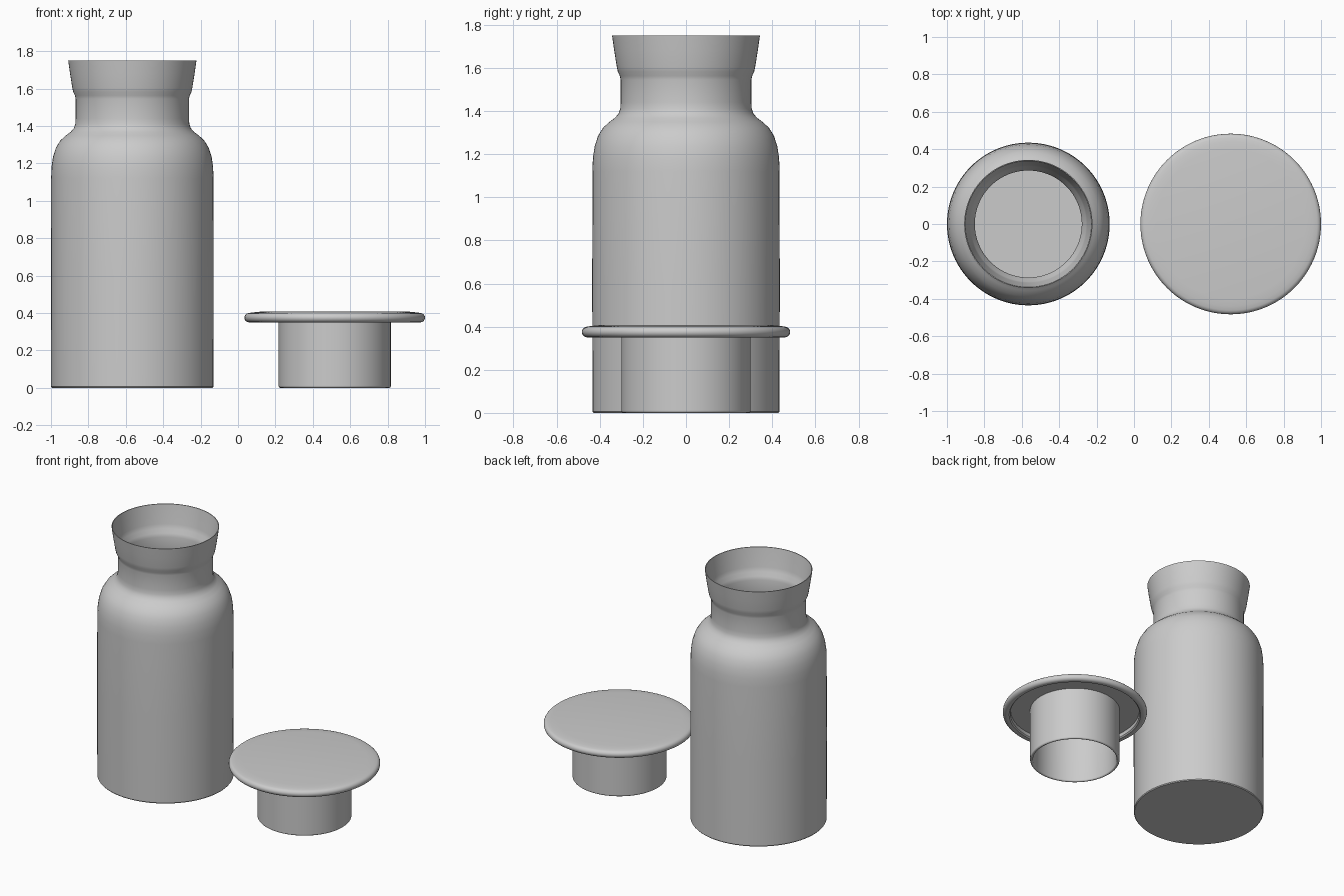
import bpy, bmesh, math

if "Cube" in bpy.data.objects:
    bpy.data.objects.remove(bpy.data.objects["Cube"])

SEGMENTS = 96


def arc(cx, cz, rx, rz, start, end, n=8):
    """Points on an elliptical arc, angles in degrees."""
    return [(cx + rx * math.cos(math.radians(start + (end - start) * i / n)),
             cz + rz * math.sin(math.radians(start + (end - start) * i / n)))
            for i in range(n + 1)]


def lathe(name, profile, x):
    """Spin an (r, z) profile round the z axis; it starts and ends on the axis."""
    bm = bmesh.new()
    verts = [bm.verts.new((r, 0, z)) for r, z in profile]
    edges = [bm.edges.new(pair) for pair in zip(verts, verts[1:])]
    bmesh.ops.spin(bm, geom=verts + edges, cent=(0, 0, 0), axis=(0, 0, 1),
                   angle=math.tau, steps=SEGMENTS)
    bmesh.ops.remove_doubles(bm, verts=bm.verts, dist=0.0001)
    bmesh.ops.recalc_face_normals(bm, faces=bm.faces)
    mesh = bpy.data.meshes.new(name)
    bm.to_mesh(mesh)
    bm.free()
    obj = bpy.data.objects.new(name, mesh)
    obj.location.x = x
    bpy.context.collection.objects.link(obj)
    bpy.ops.object.select_all(action='DESELECT')
    obj.select_set(True)
    bpy.context.view_layer.objects.active = obj
    bpy.ops.object.shade_smooth_by_angle(angle=math.radians(35))
    return obj


# Jar: outer wall, flared lip, then hollow inside
outer = [(0, 0), (0.429, 0), (0.434, 0.006), (0.435, 0.6), (0.434, 1.12)]
outer += [(0.432, 1.18), (0.424, 1.235), (0.408, 1.285), (0.385, 1.322),
          (0.356, 1.349), (0.330, 1.368), (0.313, 1.388), (0.305, 1.41),
          (0.303, 1.44), (0.303, 1.545), (0.307, 1.563), (0.316, 1.582),
          (0.321, 1.605), (0.333, 1.68), (0.343, 1.75)]
inner = [(0.338, 1.75), (0.315, 1.62), (0.308, 1.59), (0.292, 1.565),
         (0.286, 1.54), (0.286, 1.41), (0.298, 1.375), (0.340, 1.338),
         (0.386, 1.285), (0.408, 1.22), (0.415, 1.12), (0.415, 0.02), (0, 0.02)]
lathe("jar", outer + inner, -0.565)

# Lid: thin disc with a rolled edge and a hollow plug underneath
lid = [(0, 0.408), (0.40, 0.407), (0.44, 0.403)]
lid += arc(0.457, 0.375, 0.026, 0.025, 80, -90)
lid += [(0.44, 0.352), (0.432, 0.36), (0.43, 0.385), (0.30, 0.385), (0.30, 0.012)]
lid += arc(0.290, 0.010, 0.010, 0.010, 0, -180)
lid += [(0.280, 0.385), (0, 0.385)]
lathe("lid", lid, 0.517)
